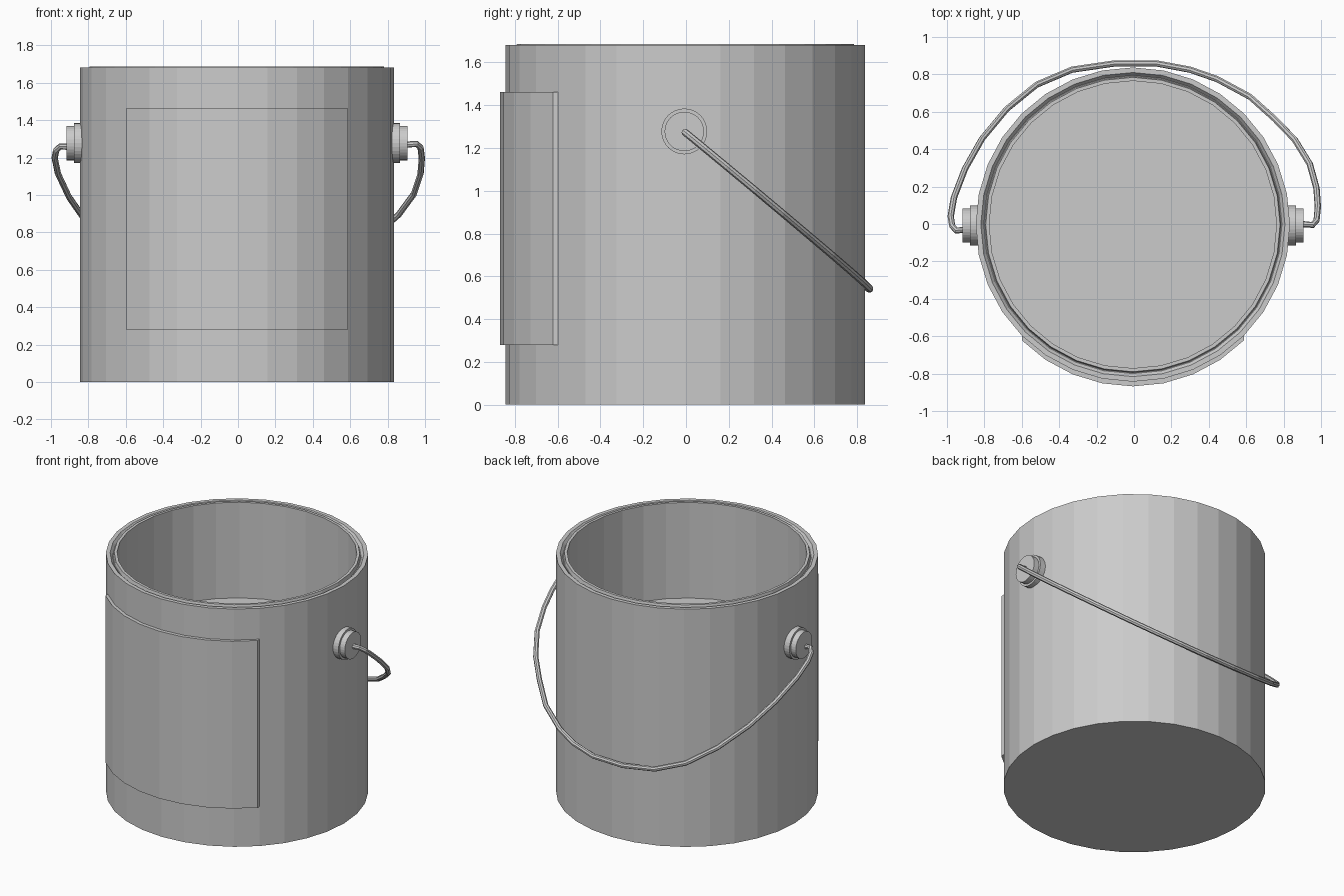
import bpy, bmesh
from math import sin, cos, pi, radians
from mathutils import Matrix, Vector

if "Cube" in bpy.data.objects:
    bpy.data.objects.remove(bpy.data.objects["Cube"])

CX, CY, N, R = -0.006, -0.003, 32, 0.84


def add_object(name, bm):
    bmesh.ops.recalc_face_normals(bm, faces=bm.faces)
    me = bpy.data.meshes.new(name)
    bm.to_mesh(me)
    bm.free()
    ob = bpy.data.objects.new(name, me)
    bpy.context.collection.objects.link(ob)
    return ob


def lathe(name, profile, matrix, n=N):
    """Revolve an (r, z) profile and cap both of its ends."""
    bm = bmesh.new()
    rings = [[bm.verts.new(matrix @ Vector((r * cos(2 * pi * i / n), r * sin(2 * pi * i / n), z)))
              for i in range(n)] for r, z in profile]
    for a, b in zip(rings, rings[1:]):
        for i in range(n):
            j = (i + 1) % n
            bm.faces.new((a[i], a[j], b[j], b[i]))
    bm.faces.new(rings[0])
    bm.faces.new(rings[-1])
    return add_object(name, bm)


# Can: outer wall, grooved rim, inner wall, paint surface closing the inside
lathe("can", [(R, 0), (R, 1.68), (0.813, 1.68), (0.797, 1.66), (0.793, 1.66),
              (0.787, 1.686), (0.768, 1.686), (0.768, 1.01)],
      Matrix.Translation((CX, CY, 0)))

# Label: quarter of the wall pushed forward
bm = bmesh.new()
cols = []
for i in range(9):
    a = radians(225 + 11.25 * i)
    x, y = CX + R * cos(a), CY + R * sin(a)
    cols.append([bm.verts.new((x, y + dy, z)) for dy, z in
                 ((0, 0.28), (-0.025, 0.28), (-0.025, 1.462), (0, 1.462))])
for a, b in zip(cols, cols[1:]):
    for k in range(4):
        m = (k + 1) % 4
        bm.faces.new((a[k], b[k], b[m], a[m]))
bm.faces.new(cols[0])
bm.faces.new(cols[-1])
add_object("label", bm)

# Stepped handle mounts on both sides
for side, name in ((1, "mount_right"), (-1, "mount_left")):
    lathe(name, [(0.107, 0.80), (0.107, 0.872), (0.092, 0.872), (0.092, 0.911)],
          Matrix.Translation((CX, -0.008, 1.277)) @ Matrix.Rotation(side * pi / 2, 4, 'Y'))

# Wire handle hanging at the back: plan points, height from the tilted plane
plan = [(-0.90, -0.03), (-0.95, -0.035), (-0.972, -0.01), (-0.98, 0.04), (-0.963, 0.14),
        (-0.904, 0.294), (-0.813, 0.455), (-0.68, 0.615), (-0.52, 0.745), (-0.332, 0.825),
        (-0.107, 0.858), (0.123, 0.858), (0.30, 0.825), (0.444, 0.775), (0.62, 0.68),
        (0.754, 0.56), (0.86, 0.45), (0.94, 0.32), (0.976, 0.19), (0.983, 0.09),
        (0.976, 0.02), (0.955, -0.005), (0.89, 0.0)]
cu = bpy.data.curves.new("handle", 'CURVE')
cu.dimensions = '3D'
cu.bevel_depth = 0.017
cu.bevel_resolution = 2
cu.use_fill_caps = True
sp = cu.splines.new('POLY')
sp.use_smooth = False
sp.points.add(len(plan) - 1)
for p, (x, y) in zip(sp.points, plan):
    p.co = (x, y, 1.25 - 0.825 * y + 0.02 * x, 1)
bpy.context.collection.objects.link(bpy.data.objects.new("handle", cu))
